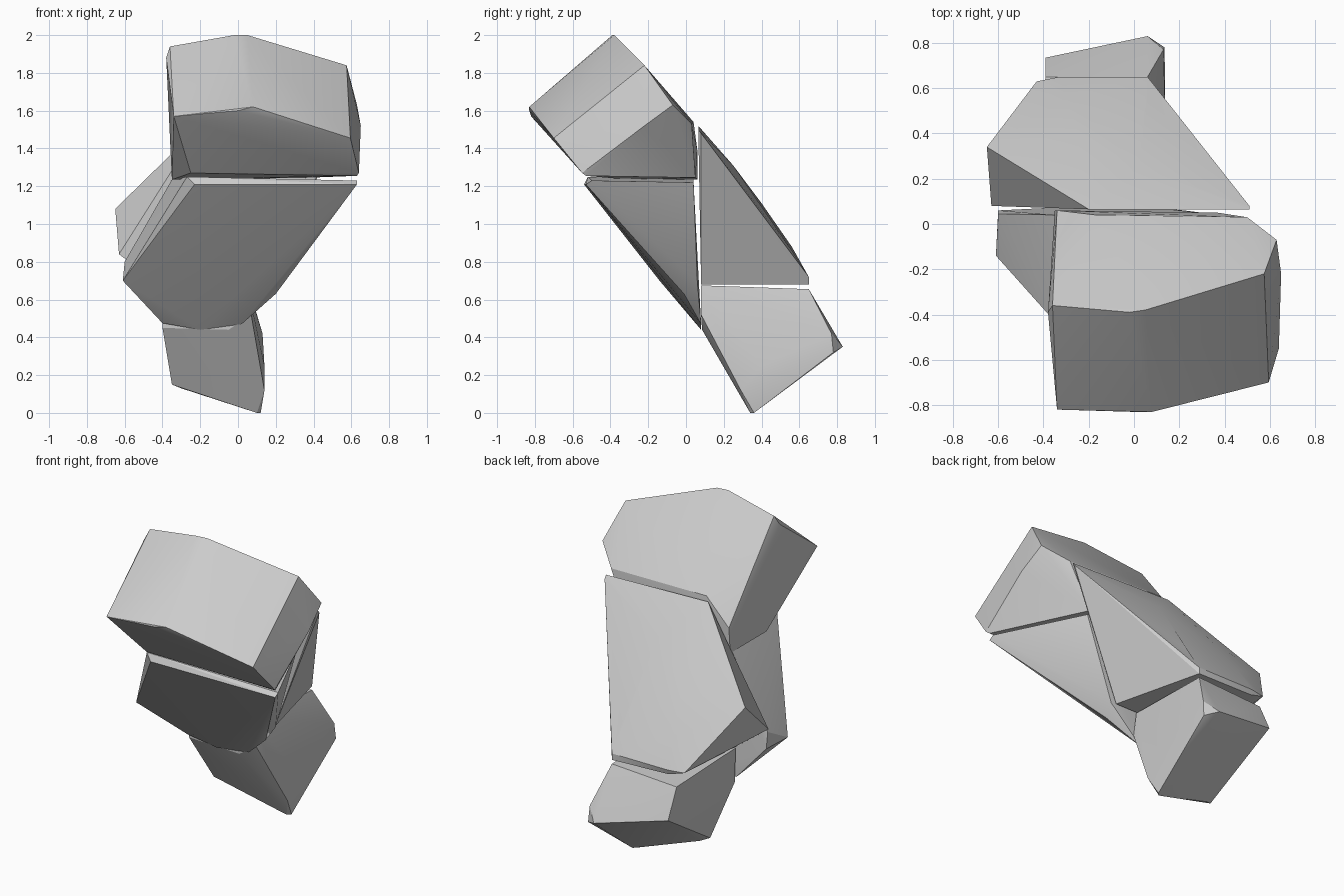
import bpy, bmesh, math


def chunk(name, corners):
    """Convex stone chunk spanned by its corner points."""
    bm = bmesh.new()
    for c in corners:
        bm.verts.new(c)
    hull = bmesh.ops.convex_hull(bm, input=bm.verts[:])
    inside = {g for g in hull["geom_interior"] + hull["geom_unused"]
              if isinstance(g, bmesh.types.BMVert)}
    bmesh.ops.delete(bm, geom=list(inside), context="VERTS")
    # merge nearly coplanar triangles into clean facets
    bmesh.ops.dissolve_limit(bm, angle_limit=math.radians(2),
                             verts=bm.verts[:], edges=bm.edges[:])
    bmesh.ops.recalc_face_normals(bm, faces=bm.faces[:])
    me = bpy.data.meshes.new(name)
    bm.to_mesh(me)
    bm.free()
    ob = bpy.data.objects.new(name, me)
    bpy.context.collection.objects.link(ob)
    bpy.ops.object.select_all(action="DESELECT")
    ob.select_set(True)
    bpy.context.view_layer.objects.active = ob
    bpy.ops.object.shade_smooth_by_angle(angle=math.radians(25))


# top chunk: blocky end of the slab
chunk("top_chunk", [
    (-.36, -.36, 1.94), (-.38, -.39, 1.88), (-.02, -.39, 2.0), (.05, -.38, 2.0),
    (.575, -.22, 1.84), (.595, -.70, 1.455), (.08, -.83, 1.62), (0, -.83, 1.60),
    (-.34, -.82, 1.57), (.63, -.07, 1.63), (.65, -.22, 1.52), (.64, -.55, 1.27),
    (.63, -.53, 1.255), (.50, .03, 1.53), (.37, .05, 1.245), (-.17, .04, 1.54),
    (-.34, .06, 1.39), (-.35, .06, 1.235), (-.35, -.3, 1.235), (-.25, -.55, 1.27)])

# front chunk: wedge below the top chunk
chunk("front_chunk", [
    (-.23, -.54, 1.21), (-.27, -.52, 1.25), (.63, -.53, 1.21), (.63, -.50, 1.23),
    (.38, .04, 1.22), (-.35, .04, 1.235), (-.61, -.14, .70), (-.60, .045, .80),
    (-.60, .06, .70), (-.40, .07, .475), (-.2, .08, .44), (.02, .08, .47),
    (.20, -.01, .63), (.22, .06, .69)])

# back chunk: sloping wedge behind
chunk("back_chunk", [
    (-.20, .065, 1.52), (.51, .065, 1.50), (.51, .08, 1.48), (.06, .65, .72),
    (.06, .65, .68), (-.33, .65, .72), (-.43, .63, .72), (-.33, .64, .69),
    (-.65, .34, 1.08), (-.63, .08, .84), (-.42, .08, .68), (.20, .08, .68),
    (-.25, .40, 1.11), (-.30, .56, .88), (.02, .25, 1.31), (.06, .56, .86)])

# bottom chunk: foot of the slab
chunk("bottom_chunk", [
    (-.40, .08, .66), (-.40, .085, .45), (-.35, .26, .15), (-.30, .29, .13),
    (.10, .34, 0), (.12, .36, 0), (.14, .29, .12), (.135, .78, .32),
    (.06, .83, .35), (.13, .77, .42), (-.39, .735, .45), (-.39, .65, .63),
    (.06, .65, .655), (.05, .08, .675), (.07, .08, .52), (-.05, .085, .44), (.14, .40, .25)])
